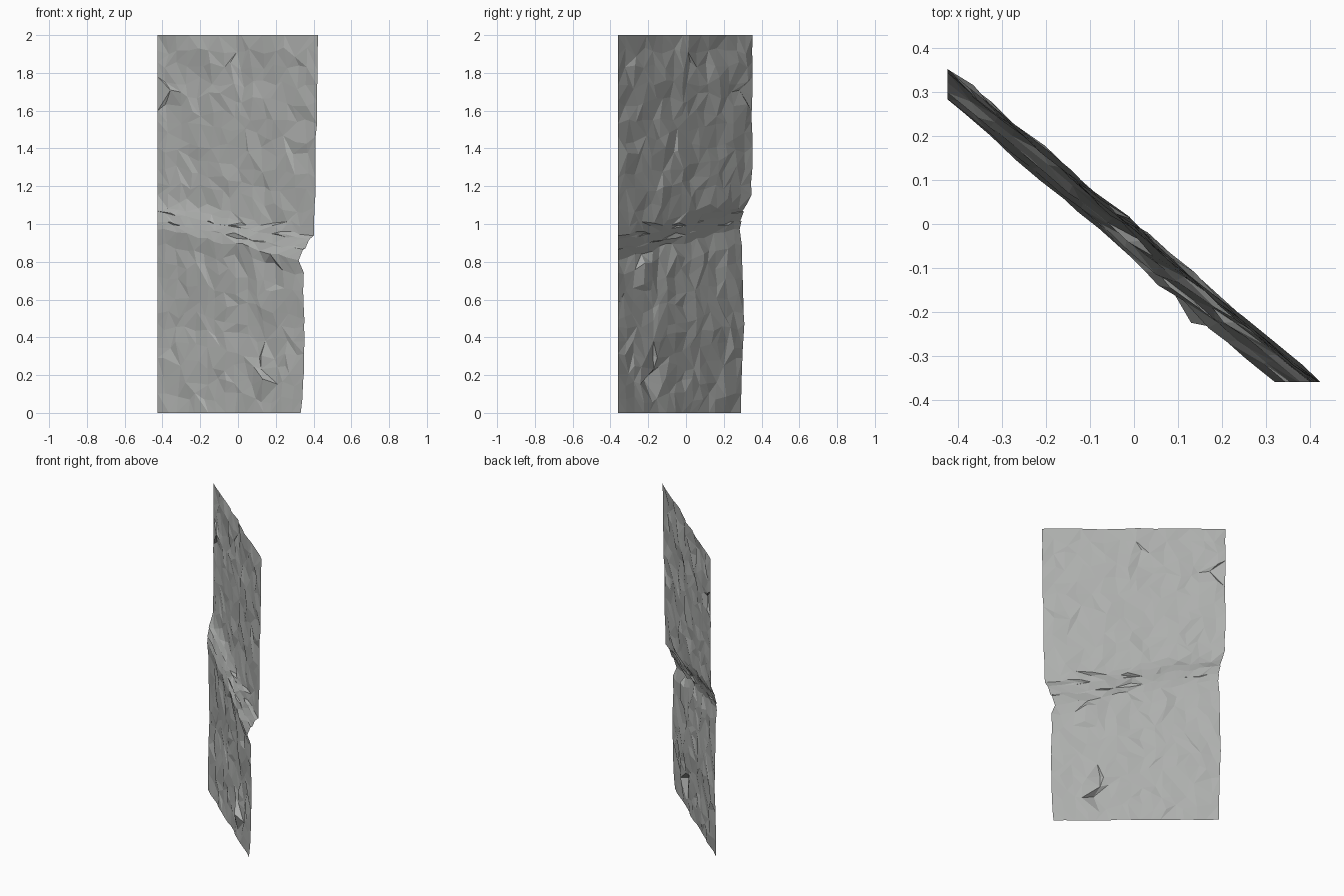
import bpy, bmesh, random
from mathutils import Vector, noise

random.seed(7)
if "Cube" in bpy.data.objects:
    bpy.data.objects.remove(bpy.data.objects["Cube"])

stone = bpy.data.materials.new("grey_stone")
stone.use_nodes = True
colour = (0.42, 0.43, 0.42, 1)
stone.diffuse_color = colour
stone.node_tree.nodes["Principled BSDF"].inputs["Base Color"].default_value = colour

COLS = 15
LEFT, RIGHT = Vector((-0.425, 0.36)), Vector((0.425, -0.36))
PUSH_L, PUSH_R = Vector((0, -0.85)), Vector((-1, 0))


def lerp(a, b, f):
    return a + (b - a) * f


# Rows from top to bottom: height left, height right, bulge left, bulge right, roughness
rows = []
for k in range(12):                       # upper wall
    f = k / 11
    rows.append((lerp(2, 1.16, f), lerp(2, 0.97, f), lerp(0.01, 0.015, f), lerp(0, 0.02, f), 1))
rows += [                                 # slanting ledge with two overhanging lips
    (1.10, 0.94, 0.045, 0.024, 0.25),
    (1.065, 0.915, 0.072, 0.045, 0.25),
    (1.07, 0.91, 0.062, 0.05, 0.2),
    (1.015, 0.87, 0.088, 0.07, 0.25),
    (1.02, 0.86, 0.078, 0.08, 0.2),
    (0.98, 0.81, 0.09, 0.105, 0.4),
]
for k in range(11):                       # lower wall
    f = k / 10
    rows.append((lerp(0.9, 0, f), lerp(0.74, 0, f),
                 0.06 + 0.02 * abs(2 * f - 0.9), 0.07 + 0.015 * abs(2 * f - 0.7), 1))


def place(t, z, bulge):
    p = LEFT.lerp(RIGHT, t) + bulge * PUSH_L.lerp(PUSH_R, t)
    return (p.x, p.y, z)


bm = bmesh.new()
grid = []
for r, (zl, zr, bl, br, rough) in enumerate(rows):
    line = []
    border = r in (0, len(rows) - 1)
    for c in range(COLS + 1):
        t = c / COLS
        side = c in (0, COLS)
        z = lerp(zl, zr, t)
        bulge = lerp(bl, br, t)
        if not side:
            t += random.uniform(-0.024, 0.024)
            bulge += rough * (random.uniform(-0.011, 0.011)
                              + 0.012 * noise.noise(Vector((t * 7, z * 6, 1))))
            if rough < 1 and 0.5 < t < 0.85:     # crushed stretch of the ledge
                z += random.uniform(-0.012, 0.012)
                bulge += random.uniform(-0.01, 0.01)
        else:
            bulge += rough * random.uniform(-0.004, 0.004)
        if not border:
            z += rough * random.uniform(-0.027, 0.027)
        line.append(bm.verts.new(place(t, z, bulge)))
    grid.append(line)

# Small pointed knob low on the wall
knob = min((v for line in grid[1:-1] for v in line),
           key=lambda v: (v.co - Vector((0.13, -0.19, 0.18))).length)
knob.co = (0.13, -0.225, 0.18)

# Faceted triangles with irregular diagonals
for upper, lower in zip(grid, grid[1:]):
    for c in range(COLS):
        a, b, d, e = upper[c], lower[c], lower[c + 1], upper[c + 1]
        if random.random() < 0.5:
            bm.faces.new((a, b, d))
            bm.faces.new((a, d, e))
        else:
            bm.faces.new((a, b, e))
            bm.faces.new((b, d, e))

mesh = bpy.data.meshes.new("rock_wall")
bm.to_mesh(mesh)
bm.free()
mesh.materials.append(stone)
wall = bpy.data.objects.new("rock_wall", mesh)
bpy.context.collection.objects.link(wall)
